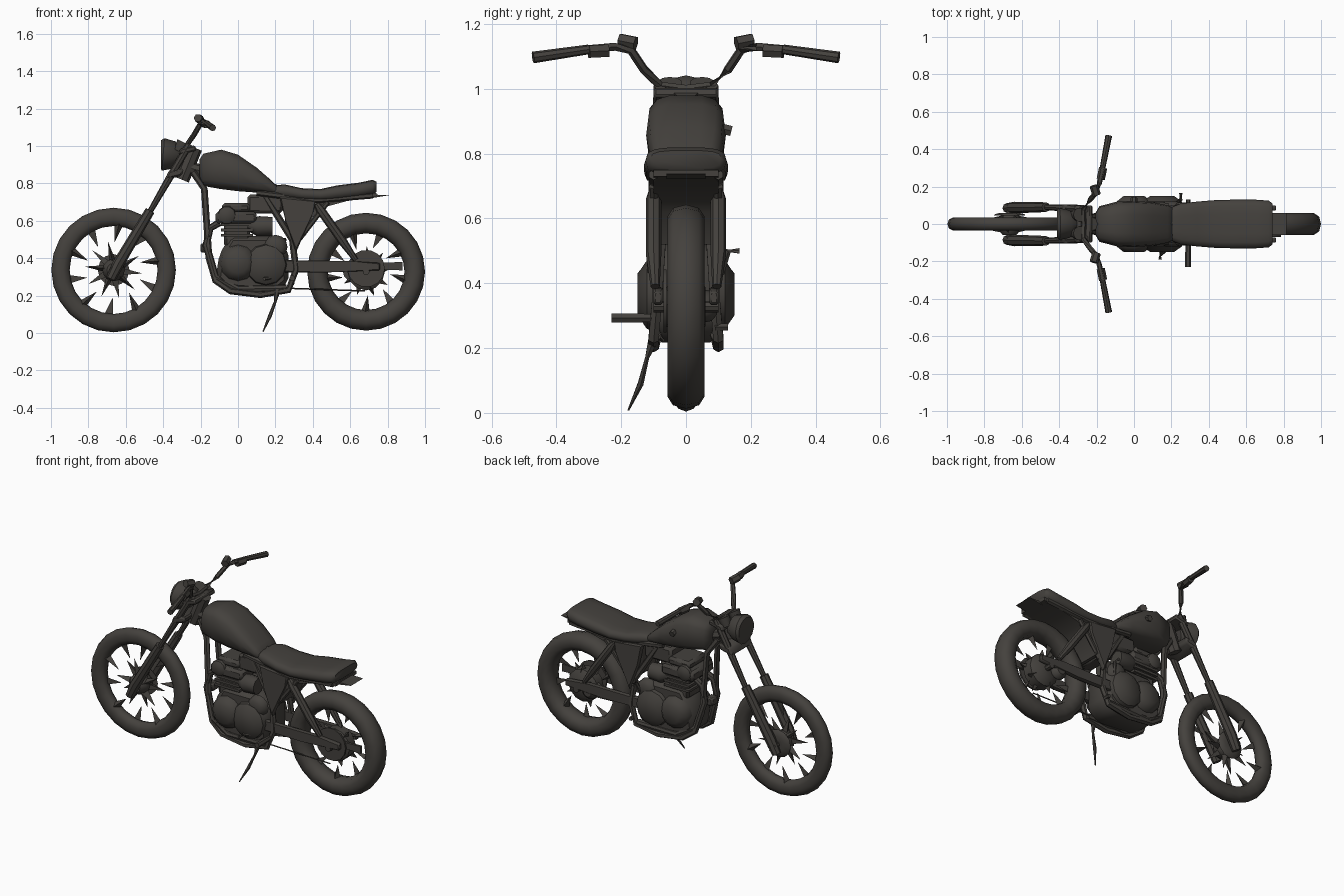
import bpy, bmesh, math
from mathutils import Vector

mat = bpy.data.materials.new("dark_warm_grey")
mat.diffuse_color = (0.058, 0.053, 0.047, 1)
BOTH = (1, -1)


def finish(bm, name, angle=40):
    bmesh.ops.recalc_face_normals(bm, faces=bm.faces)
    me = bpy.data.meshes.new(name)
    bm.to_mesh(me)
    bm.free()
    me.materials.append(mat)
    ob = bpy.data.objects.new(name, me)
    bpy.context.collection.objects.link(ob)
    bpy.ops.object.select_all(action='DESELECT')
    ob.select_set(True)
    bpy.context.view_layer.objects.active = ob
    bpy.ops.object.shade_smooth_by_angle(angle=math.radians(angle))
    return ob


def skin(bm, rings, closed=False):
    n, m = len(rings[0]), len(rings)
    rows = [[bm.verts.new(p) for p in r] for r in rings]
    for i in range(m if closed else m - 1):
        a, b = rows[i], rows[(i + 1) % m]
        for j in range(n):
            bm.faces.new((a[j], a[(j + 1) % n], b[(j + 1) % n], b[j]))
    if not closed:
        bm.faces.new(rows[0])
        bm.faces.new(rows[-1])


def tube(name, pts, r, n=8, sides=(1,)):
    """Tube through points; r is one radius or one per point; sides flips y."""
    bm = bmesh.new()
    rad = r if isinstance(r, (list, tuple)) else [r] * len(pts)
    for s in sides:
        P = [Vector((p[0], p[1] * s, p[2])) for p in pts]
        rings = []
        for i, p in enumerate(P):
            t = (P[min(i + 1, len(P) - 1)] - P[max(i - 1, 0)]).normalized()
            ref = Vector((0, 1, 0)) if abs(t.y) < 0.8 else Vector((0, 0, 1))
            u = t.cross(ref).normalized()
            v = t.cross(u)
            rings.append([p + (u * math.cos(k * math.tau / n) + v * math.sin(k * math.tau / n)) * rad[i]
                          for k in range(n)])
        skin(bm, rings)
    return finish(bm, name)


def loft(name, secs, n=14, power=0.6):
    """Rounded body along x from sections (x, z_low, z_high, half_width)."""
    f = lambda c: math.copysign(abs(c) ** power, c)
    bm = bmesh.new()
    skin(bm, [[(x, w * f(math.cos(k * math.tau / n)),
                (lo + hi) / 2 + (hi - lo) / 2 * f(math.sin(k * math.tau / n))) for k in range(n)]
              for x, lo, hi, w in secs])
    return finish(bm, name, 50)


def plate(name, prof, y0, y1, bevel=0.0, sides=(1,)):
    """Side profile in x,z pushed out between y0 and y1."""
    bm = bmesh.new()
    for s in sides:
        skin(bm, [[(x, y * s, z) for x, z in prof] for y in (y0, y1)])
    if bevel:
        bmesh.ops.bevel(bm, geom=bm.edges[:], offset=bevel, segments=1, affect='EDGES')
    return finish(bm, name)


def box(name, x0, x1, z0, z1, w, bevel=0.015):
    return plate(name, [(x0, z0), (x1, z0), (x1, z1), (x0, z1)], -w, w, bevel)


def dome(name, x, z, r, y0, y1, sides=(1,), n=12):
    m = y0 + (y1 - y0) * 0.55
    return tube(name, [(x, y0, z), (x, m, z), (x, y1, z)], [r, r * 0.92, r * 0.55], n, sides)


# wheels
def wheel(name, cx, cz, R, thick, half_w, hub, shift, count):
    bm = bmesh.new()
    N, n = 24, 10
    rings = []
    for i in range(N):
        a = i * math.tau / N
        ring = []
        for k in range(n):
            b = k * math.tau / n
            rr = R - thick + thick * math.cos(b)
            ring.append((cx + rr * math.cos(a), half_w * math.copysign(abs(math.sin(b)) ** 0.75, math.sin(b)),
                         cz + rr * math.sin(a)))
        rings.append(ring)
    skin(bm, rings, True)
    finish(bm, name + "_tyre", 50)
    # spokes: tapering shards from the rim and from the hub
    bm = bmesh.new()
    inner = R - 2 * thick
    c = Vector((cx, 0, cz))

    def shard(a, r0, r1, w, y):
        d, t = Vector((math.cos(a), 0, math.sin(a))), Vector((-math.sin(a), 0, math.cos(a)))
        v = [bm.verts.new(p) for p in (c + d * r0 + t * w, c + d * r0 - t * w, c + d * r0 + Vector((0, y, 0)),
                                       c + d * r1 + t * w * 0.5 + Vector((0, y * 0.5, 0)))]
        for q in ((0, 1, 2), (0, 1, 3), (1, 2, 3), (2, 0, 3)):
            bm.faces.new([v[j] for j in q])
    for i in range(count):
        s = 1 if i % 2 else -1
        shard(i * math.tau / count + shift, inner + 0.012, inner * 0.62, 0.024, 0.03 * s)
        shard((i + 0.4) * math.tau / count + shift, hub * 0.8, inner * 0.66, 0.018, 0.045 * s)
    finish(bm, name + "_spokes", 10)
    tube(name + "_hub", [(cx, -0.06, cz), (cx, -0.03, cz), (cx, 0.03, cz), (cx, 0.06, cz)],
         [hub * 0.6, hub, hub, hub * 0.6], 12)
    tube(name + "_axle", [(cx, -0.1, cz), (cx, 0.1, cz)], 0.018)


wheel("front_wheel", -0.665, 0.337, 0.333, 0.049, 0.037, 0.06, 0.2, 10)
wheel("rear_wheel", 0.685, 0.328, 0.315, 0.055, 0.06, 0.1, 0.5, 9)
dome("front_brake", -0.665, 0.337, 0.085, 0.045, 0.06)
tube("rear_sprocket", [(0.685, -0.06, 0.345), (0.685, -0.07, 0.345)], 0.1, 14)

# front fork, clamps and headlight
tube("fork_sliders", [(-0.68, 0.085, 0.29), (-0.64, 0.088, 0.37), (-0.47, 0.09, 0.655)], [0.026, 0.031, 0.026], 8, BOTH)
tube("fork_tubes", [(-0.47, 0.09, 0.65), (-0.36, 0.085, 0.84), (-0.26, 0.08, 1.01)], [0.015, 0.02, 0.02], 8, BOTH)
plate("lower_clamp", [(-0.39, 0.82), (-0.30, 0.84), (-0.29, 0.88), (-0.37, 0.87)], -0.105, 0.105, 0.01)
plate("upper_clamp", [(-0.32, 0.95), (-0.22, 0.975), (-0.23, 1.005), (-0.31, 0.985)], -0.1, 0.1, 0.008)
tube("steering_head", [(-0.3, 0, 0.82), (-0.23, 0, 0.99)], 0.04)
tube("headlight", [(-0.413, 0, 0.955), (-0.40, 0, 0.955), (-0.35, 0, 0.95), (-0.31, 0, 0.935)],
     [0.075, 0.087, 0.076, 0.04], 14)
tube("instruments", [(-0.315, 0.05, 0.97), (-0.29, 0.05, 1.02)], [0.028, 0.038], 10, BOTH)

# handlebar with grips and controls
tube("handlebar", [(-0.27, 0.0, 1.0), (-0.27, 0.08, 1.01), (-0.235, 0.13, 1.06), (-0.2, 0.17, 1.12),
                   (-0.185, 0.22, 1.13), (-0.165, 0.31, 1.122)], 0.014, 6, BOTH)
tube("grips", [(-0.168, 0.3, 1.122), (-0.135, 0.472, 1.097)], [0.015, 0.018], 8, BOTH)
tube("master_cylinders", [(-0.2, 0.155, 1.14), (-0.215, 0.205, 1.15)], 0.023, 6, BOTH)
tube("switches", [(-0.178, 0.24, 1.118), (-0.165, 0.3, 1.115)], 0.022, 6, BOTH)

# tank, seat and tail
loft("tank", [(-0.205, 0.83, 0.93, 0.06), (-0.185, 0.785, 0.96, 0.095), (-0.09, 0.768, 0.982, 0.12),
              (0.0, 0.757, 0.955, 0.123), (0.1, 0.75, 0.885, 0.116), (0.18, 0.745, 0.815, 0.1),
              (0.22, 0.74, 0.775, 0.08)])
loft("seat", [(0.19, 0.73, 0.79, 0.085), (0.25, 0.72, 0.795, 0.11), (0.34, 0.71, 0.775, 0.12),
              (0.44, 0.705, 0.77, 0.128), (0.53, 0.71, 0.79, 0.13), (0.65, 0.725, 0.805, 0.13),
              (0.72, 0.735, 0.82, 0.125), (0.74, 0.755, 0.81, 0.11)])
plate("rear_fender", [(0.34, 0.52), (0.365, 0.62), (0.42, 0.70), (0.6, 0.74), (0.74, 0.75), (0.74, 0.73),
                      (0.58, 0.705), (0.47, 0.675), (0.4, 0.62), (0.36, 0.52)], -0.1, 0.1)
plate("fender_tail", [(0.72, 0.74), (0.815, 0.738), (0.72, 0.722)], -0.06, 0.06)

# frame tubes
tube("cradle", [(-0.24, 0.03, 0.86), (-0.18, 0.05, 0.77), (-0.155, 0.065, 0.4), (-0.12, 0.08, 0.28),
                (-0.04, 0.095, 0.225), (0.12, 0.1, 0.205), (0.27, 0.1, 0.23), (0.31, 0.09, 0.34), (0.29, 0.08, 0.5),
                (0.14, 0.06, 0.74)], 0.018, 6, BOTH)
tube("backbone", [(-0.25, 0, 0.88), (0.2, 0, 0.76)], 0.035)
tube("seat_rails", [(0.1, 0.08, 0.75), (0.42, 0.1, 0.71), (0.72, 0.1, 0.735)], 0.016, 6, BOTH)
tube("rear_stays", [(0.31, 0.09, 0.48), (0.48, 0.1, 0.70)], 0.014, 6, BOTH)
plate("side_panels", [(0.22, 0.73), (0.42, 0.71), (0.40, 0.64), (0.31, 0.43), (0.255, 0.6)], 0.085, 0.115, 0.008, BOTH)
box("battery_box", 0.25, 0.34, 0.52, 0.73, 0.085)

# swingarm, shocks and chain line
plate("swingarm", [(0.24, 0.325), (0.24, 0.39), (0.6, 0.385), (0.76, 0.375), (0.76, 0.335), (0.5, 0.325)],
      0.072, 0.1, 0.006, BOTH)
plate("axle_end", [(0.74, 0.34), (0.88, 0.335), (0.88, 0.38), (0.74, 0.375)], -0.06, -0.045)
tube("shocks", [(0.42, 0.1, 0.69), (0.44, 0.1, 0.66), (0.56, 0.1, 0.49), (0.63, 0.095, 0.39)],
     [0.014, 0.024, 0.024, 0.014], 8, BOTH)
tube("lower_chain", [(0.25, -0.08, 0.24), (0.68, -0.07, 0.225)], 0.004, 4)
dome("rear_caliper", 0.61, 0.33, 0.05, 0.06, 0.095)

# engine
plate("crankcase", [(-0.12, 0.29), (-0.06, 0.235), (0.2, 0.215), (0.27, 0.27), (0.27, 0.44), (0.2, 0.52),
                    (-0.04, 0.52), (-0.1, 0.42)], -0.1, 0.1, 0.025)
dome("alternator_covers", 0.0, 0.375, 0.1, 0.085, 0.15, BOTH)
dome("clutch_covers", 0.15, 0.365, 0.115, 0.085, 0.15, BOTH)
dome("gear_covers", 0.2, 0.46, 0.065, 0.08, 0.12, BOTH)
for i in range(3):
    z = 0.515 + i * 0.028
    box("cylinder_fin_%d" % i, -0.09, 0.08, z, z + 0.015, 0.1, 0)
box("cylinder_core", -0.075, 0.065, 0.46, 0.62, 0.088)
box("cylinder_head", -0.12, 0.1, 0.585, 0.65, 0.108)
box("valve_cover", -0.085, 0.065, 0.645, 0.695, 0.09)
dome("cam_covers", -0.06, 0.63, 0.05, 0.095, 0.12, BOTH, 10)
tube("carburettors", [(0.06, 0.055, 0.58), (0.11, 0.065, 0.57), (0.185, 0.065, 0.57)], [0.035, 0.055, 0.05], 10, BOTH)
box("air_box", 0.05, 0.24, 0.64, 0.74, 0.075)
tube("exhaust", [(-0.1, 0.05, 0.59), (-0.15, 0.055, 0.56), (-0.17, 0.06, 0.47), (-0.12, 0.075, 0.3),
                 (0.0, 0.09, 0.235), (0.26, 0.095, 0.24)], 0.02, 8, BOTH)
box("horn", -0.2, -0.15, 0.43, 0.48, 0.03, 0.008)
tube("petcock", [(0.0, 0.1, 0.88), (0.0, 0.14, 0.87)], 0.018, 6)

# pegs, levers and kickstand
tube("left_peg", [(0.29, -0.09, 0.293), (0.29, -0.15, 0.293), (0.29, -0.23, 0.293)], [0.013, 0.016, 0.016], 6)
tube("right_peg", [(0.29, 0.09, 0.265), (0.29, 0.13, 0.265)], 0.012, 6)
tube("kick_starter", [(0.22, 0.1, 0.4), (0.25, 0.13, 0.5), (0.25, 0.165, 0.5)], 0.01, 6)
tube("gear_lever", [(0.2, -0.12, 0.3), (0.14, -0.15, 0.29), (0.14, -0.19, 0.29)], 0.009, 6)
tube("kickstand", [(0.21, -0.1, 0.23), (0.2, -0.12, 0.17), (0.17, -0.14, 0.09), (0.134, -0.178, 0.008)],
     [0.018, 0.007, 0.01, 0.003], 6)
